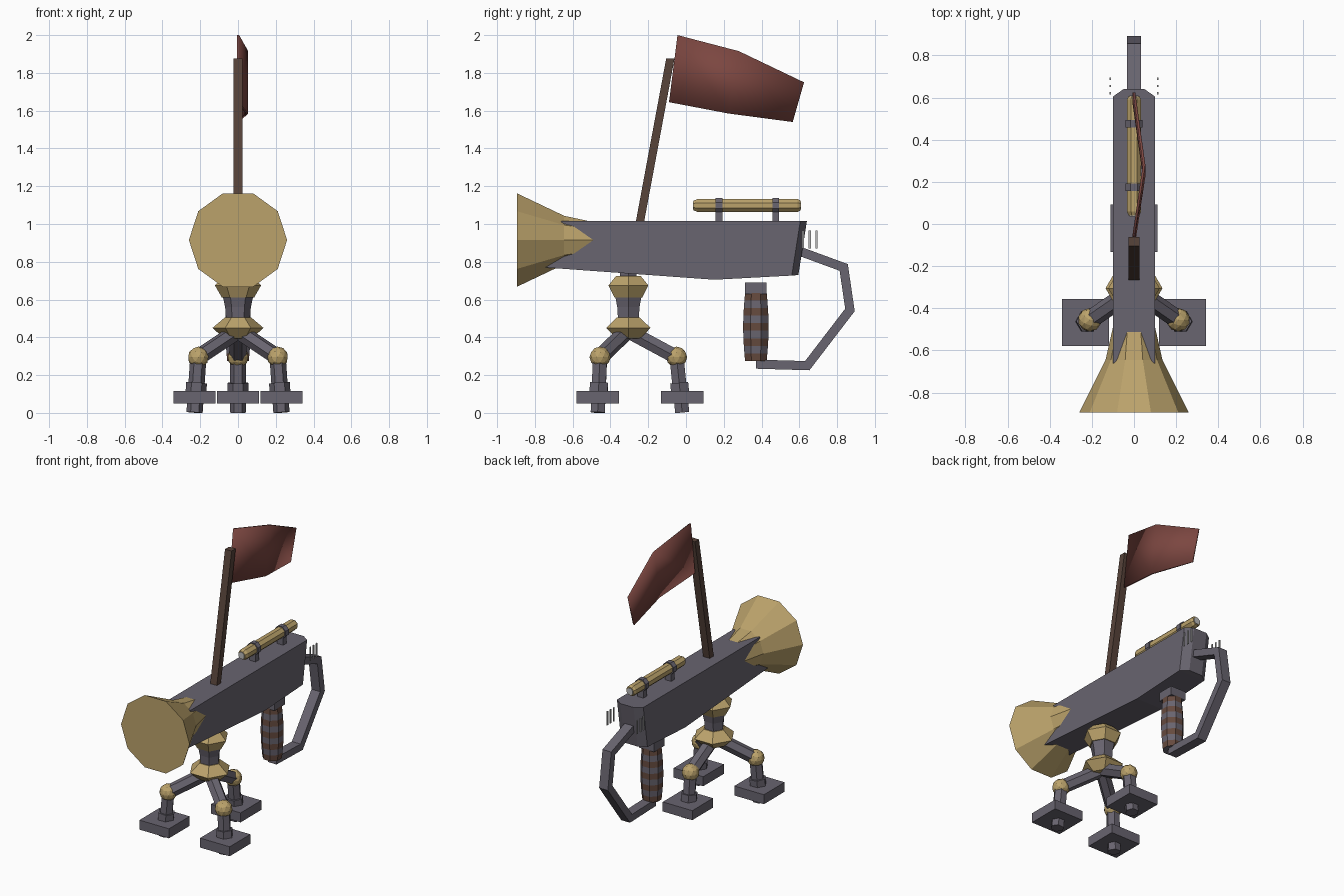
import bpy, bmesh, math
from mathutils import Vector, Matrix

if "Cube" in bpy.data.objects:
    bpy.data.objects.remove(bpy.data.objects["Cube"])


def material(name, rgb):
    m = bpy.data.materials.new(name)
    m.diffuse_color = (*rgb, 1)
    m.use_nodes = True
    m.node_tree.nodes["Principled BSDF"].inputs["Base Color"].default_value = m.diffuse_color
    return m


STEEL = material("dark_steel", (0.14, 0.128, 0.16))
BRASS = material("brass", (0.50, 0.365, 0.148))
CLOTH = material("red_cloth", (0.20, 0.062, 0.052))
WOOD = material("dark_wood", (0.095, 0.056, 0.042))
WRAP = material("leather_wrap", (0.13, 0.068, 0.048))
PALE = material("pale_metal", (0.5, 0.5, 0.5))


def finish(name, bm, *mats):
    bmesh.ops.recalc_face_normals(bm, faces=bm.faces)
    me = bpy.data.meshes.new(name)
    bm.to_mesh(me)
    bm.free()
    for m in mats:
        me.materials.append(m)
    ob = bpy.data.objects.new(name, me)
    bpy.context.collection.objects.link(ob)
    return ob


def loft(name, rings, *mats, band=None):
    """Skin a list of equal point rings and cap both ends."""
    bm = bmesh.new()
    vs = [[bm.verts.new(p) for p in r] for r in rings]
    n = len(vs[0])
    for i, (a, b) in enumerate(zip(vs, vs[1:])):
        for k in range(n):
            f = bm.faces.new((a[k], a[(k + 1) % n], b[(k + 1) % n], b[k]))
            f.material_index = band(i) if band else 0
    bm.faces.new(vs[0])
    bm.faces.new(vs[-1])
    return finish(name, bm, *mats)


def lathe(name, profile, sides, place, *mats, band=None, turn=0.0):
    """Profile of (radius, height) turned about local z, then placed."""
    rings = [[place @ Vector((r * math.cos(turn + 2 * math.pi * k / sides),
                              r * math.sin(turn + 2 * math.pi * k / sides), h))
              for k in range(sides)] for r, h in profile]
    return loft(name, rings, *mats, band=band)


def rod(name, p, q, r, sides, mat, turn=0.0):
    p, q = Vector(p), Vector(q)
    d = q - p
    place = Matrix.Translation(p) @ d.to_track_quat('Z', 'Y').to_matrix().to_4x4()
    return lathe(name, [(r, 0), (r, d.length)], sides, place, mat, turn=turn)


def box(name, centre, size, mat):
    bm = bmesh.new()
    bmesh.ops.create_cube(bm, size=1)
    bmesh.ops.scale(bm, vec=size, verts=bm.verts)
    bmesh.ops.translate(bm, vec=centre, verts=bm.verts)
    return finish(name, bm, mat)


ALONG_Y = Matrix.Rotation(-math.pi / 2, 4, 'X')

# Main body: half width, top y, bottom y, bottom z at each station
stations = [(0.10, -0.66, -0.75, 0.77), (0.10, 0.15, 0.15, 0.705),
            (0.10, 0.605, 0.56, 0.727), (0.05, 0.64, 0.595, 0.73)]
loft("body", [[(-w, yt, 1.015), (w, yt, 1.015), (w, yb, zb), (-w, yb, zb)]
              for w, yt, yb, zb in stations], STEEL)

# Flared muzzle
lathe("muzzle", [(0.26, -0.895), (0.135, -0.645), (0.10, -0.49), (0.08, -0.42)],
      10, Matrix.Translation((0, 0, 0.915)) @ ALONG_Y, BRASS)

# Turret stand
stand = Matrix.Translation((0, -0.305, 0))
lathe("swivel_pin", [(0.05, 0.70), (0.05, 0.76)], 6, stand, STEEL)
lathe("swivel_collar", [(0.085, 0.61), (0.122, 0.675), (0.075, 0.725)], 6, stand, BRASS)
lathe("stand_column", [(0.063, 0.49), (0.068, 0.56), (0.08, 0.615)], 6, stand, STEEL)
lathe("leg_hub", [(0.075, 0.395), (0.135, 0.45), (0.07, 0.505)], 6, stand, BRASS)

# Three legs: knee position and foot centre
legs = [("left", (-0.21, -0.455, 0.295), (-0.23, -0.467, 0)),
        ("right", (0.21, -0.455, 0.295), (0.23, -0.467, 0)),
        ("back", (0, -0.05, 0.295), (0, -0.02, 0))]
for side, knee, foot in legs:
    k, f = Vector(knee), Vector(foot)
    rod(side + "_upper_leg", (0, -0.31, 0.435), k, 0.044, 6, STEEL)
    rod(side + "_lower_leg", k, f + Vector((0, 0, 0.002)), 0.043, 6, STEEL)
    rod(side + "_ankle", f.lerp(k, 0.3), f.lerp(k, 0.54), 0.055, 6, STEEL)
    box(side + "_foot", f + Vector((0, 0, 0.0825)), (0.224, 0.224, 0.065), STEEL)
    bm = bmesh.new()
    bmesh.ops.create_icosphere(bm, subdivisions=2, radius=0.056,
                               matrix=Matrix.Translation(k))
    finish(side + "_knee", bm, BRASS)

# Hand grip with wrapped bands
grip = Matrix.Translation((0, 0.37, 0))
lathe("grip_mount", [(0.081, 0.63), (0.081, 0.69)], 4, grip, STEEL, turn=math.pi / 4)
bands = 9
profile = []
for i in range(bands + 1):
    t = i / bands
    profile.append((0.062 + 0.011 * math.sin(math.pi * t), 0.275 + 0.36 * t))
lathe("grip", profile, 8, grip, STEEL, WRAP,
      band=lambda i: 1 - i % 2, turn=math.pi / 8)

# Bent guard bar from the rear of the body to the grip
path = [Vector(p) for p in ((0.59, 0.86), (0.835, 0.77), (0.868, 0.545),
                            (0.642, 0.25), (0.37, 0.258))]
rings = []
for i, p in enumerate(path):
    a = (p - path[max(i - 1, 0)]).normalized()
    b = (path[min(i + 1, len(path) - 1)] - p).normalized()
    d = (a + b).normalized()
    o = Vector((-d.y, d.x)) * 0.024 / max(d.dot(a), d.dot(b))
    rings.append([(x, *(p + o * s)) for x, s in
                  ((-0.033, 1), (0.033, 1), (0.033, -1), (-0.033, -1))])
loft("guard_bar", rings, STEEL)

# Sight tube with lenses and two mounts
sight = Matrix.Translation((0, 0, 1.098)) @ ALONG_Y
lathe("sight_tube", [(0.027, 0.04), (0.037, 0.06), (0.037, 0.59), (0.029, 0.605)],
      8, sight, BRASS, turn=math.pi / 8)
for name, y in (("front_lens", 0.036), ("rear_lens", 0.601)):
    lathe(name, [(0.024, y), (0.024, y + 0.008)], 8, sight, PALE, turn=math.pi / 8)
for name, y in (("front_sight", 0.175), ("rear_sight", 0.475)):
    lathe(name + "_clamp", [(0.044, y - 0.018), (0.044, y + 0.018)], 8, sight,
          STEEL, turn=math.pi / 8)
    box(name + "_post", (0, y, 1.04), (0.045, 0.036, 0.07), STEEL)

# Thin upright pins beside the rear end
for x in (-0.113, 0.113):
    for y in (0.62, 0.655, 0.69):
        box("rear_pin", (x, y, 0.917), (0.006, 0.011, 0.095), PALE)

# Flagpole running through the body
loft("flagpole", [[(x, y + c, z) for x, c in
                   ((-0.025, -0.022), (0.025, -0.022), (0.025, 0.022), (-0.025, 0.022))]
                  for y, z in ((-0.298, 0.72), (-0.083, 1.875))], WOOD)

# Bowed flag: x, then top y/z and bottom y/z for each upright edge
edges = [(0.0, -0.045, 2.0, -0.09, 1.645), (0.048, 0.28, 1.915, 0.225, 1.585),
         (0.0, 0.625, 1.75, 0.565, 1.54)]
flag = loft("flag", [[(x - 0.006, yt, zt), (x + 0.006, yt, zt),
                      (x + 0.006, yb, zb), (x - 0.006, yb, zb)]
                     for x, yt, zt, yb, zb in edges], CLOTH)
for poly in flag.data.polygons:
    poly.use_smooth = True
